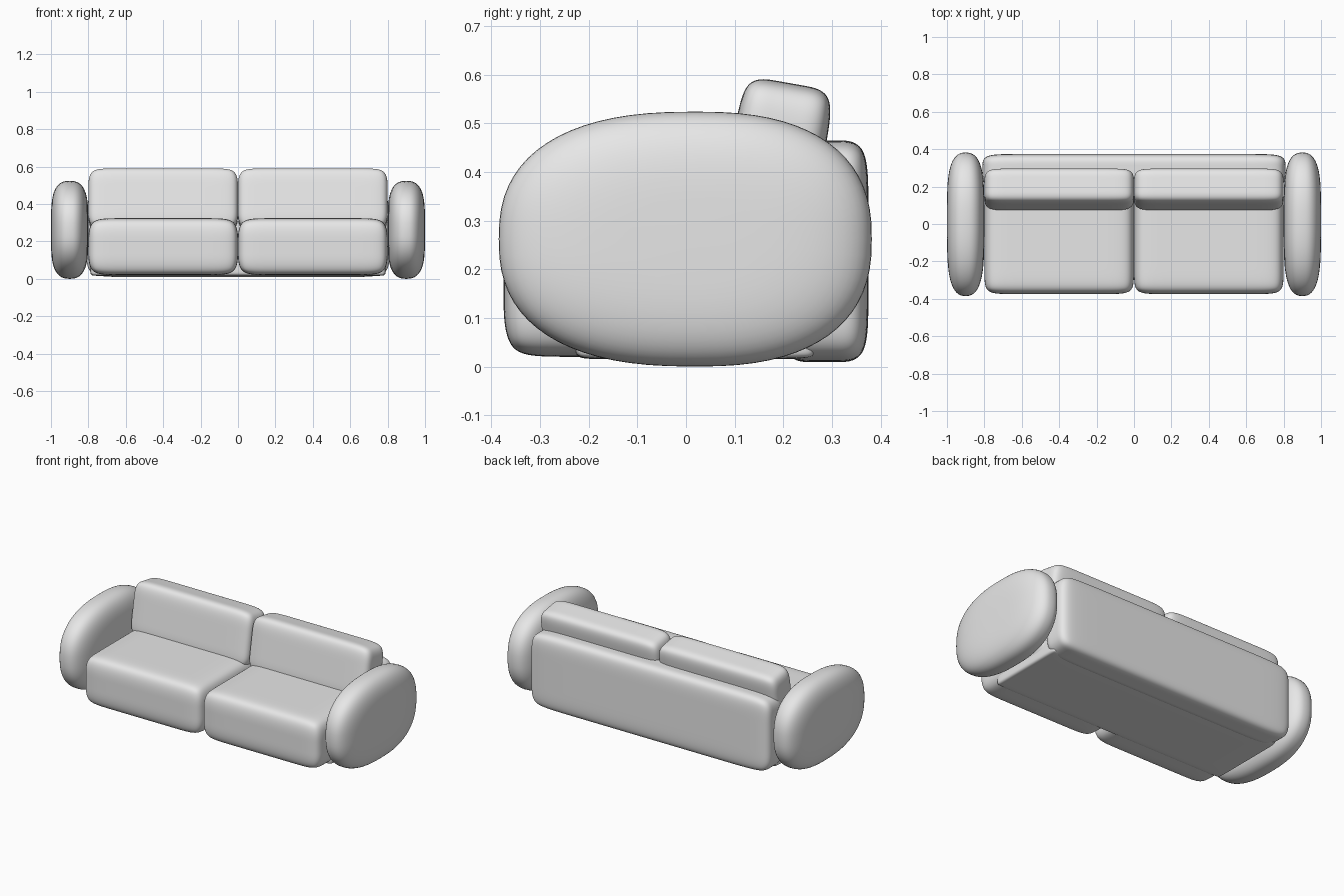
import bpy
import bmesh
from math import cos, sin, pi, radians, copysign

if "Cube" in bpy.data.objects:
    bpy.data.objects.remove(bpy.data.objects["Cube"])

fabric = bpy.data.materials.new("light_grey_fabric")
fabric.use_nodes = True
fabric.diffuse_color = (0.8, 0.8, 0.8, 1)
fabric.node_tree.nodes["Principled BSDF"].inputs["Base Color"].default_value = (0.8, 0.8, 0.8, 1)


def finish(name, bm):
    bmesh.ops.recalc_face_normals(bm, faces=bm.faces)
    for f in bm.faces:
        f.smooth = True
    mesh = bpy.data.meshes.new(name)
    bm.to_mesh(mesh)
    bm.free()
    mesh.materials.append(fabric)
    obj = bpy.data.objects.new(name, mesh)
    bpy.context.collection.objects.link(obj)
    return obj


def cushion(name, center, size, inset, tilt=0):
    """Box with one support loop near each edge, softened by subdivision."""
    bm = bmesh.new()
    bmesh.ops.create_cube(bm, size=1)
    for v in bm.verts:
        v.co = [c * s for c, s in zip(v.co, size)]
    for axis in range(3):
        normal = [float(axis == i) for i in range(3)]
        for side in (-1, 1):
            point = [n * side * (size[axis] / 2 - inset[axis]) for n in normal]
            bmesh.ops.bisect_plane(bm, geom=bm.verts[:] + bm.edges[:] + bm.faces[:],
                                   plane_co=point, plane_no=normal)
    obj = finish(name, bm)
    obj.location = center
    obj.rotation_euler.x = radians(tilt)
    sub = obj.modifiers.new("soften", "SUBSURF")
    sub.levels = sub.render_levels = 4
    return obj


def power(value, exponent):
    return copysign(abs(value) ** exponent, value)


def armrest(name, x, steps=72, layers=28):
    """Pillow with an egg-like side outline and a rounded rim."""
    bm = bmesh.new()
    rings = []
    for j in range(1, layers):
        t = pi * (j / layers - 0.5)
        scale = cos(t) ** 0.5
        dx = 0.1 * power(sin(t), 0.8)
        ring = []
        for i in range(steps):
            a = 2 * pi * i / steps
            y = power(cos(a), 0.81) * (0.362 if cos(a) > 0 else 0.405)
            z = power(sin(a), 0.81) * 0.262
            ring.append(bm.verts.new((x + dx, 0.02 + y * scale, 0.262 + z * scale)))
        rings.append(ring)
    for lower, upper in zip(rings, rings[1:]):
        for i in range(steps):
            k = (i + 1) % steps
            bm.faces.new((lower[i], lower[k], upper[k], upper[i]))
    # Close the flat sides
    for ring, side in ((rings[0], -0.1), (rings[-1], 0.1)):
        pole = bm.verts.new((x + side, 0.02, 0.262))
        for i in range(steps):
            bm.faces.new((ring[i], ring[(i + 1) % steps], pole))
    return finish(name, bm)


# Paired parts
for label, side in (("left", 1), ("right", -1)):
    armrest(label + "_armrest", 0.9 * side)
    cushion(label + "_seat_cushion", (0.4 * side, -0.075, 0.172),
            (0.8, 0.6, 0.304), (0.14, 0.1, 0.14))
    cushion(label + "_back_cushion", (0.4 * side, 0.185, 0.42),
            (0.8, 0.19, 0.33), (0.13, 0.07, 0.11), -10)

# Long backrest and the base under the seats
cushion("backrest", (0, 0.285, 0.237), (1.62, 0.18, 0.456), (0.18, 0.07, 0.13))
cushion("base", (0, 0.02, 0.1), (1.58, 0.5, 0.17), (0.05, 0.06, 0.03))
